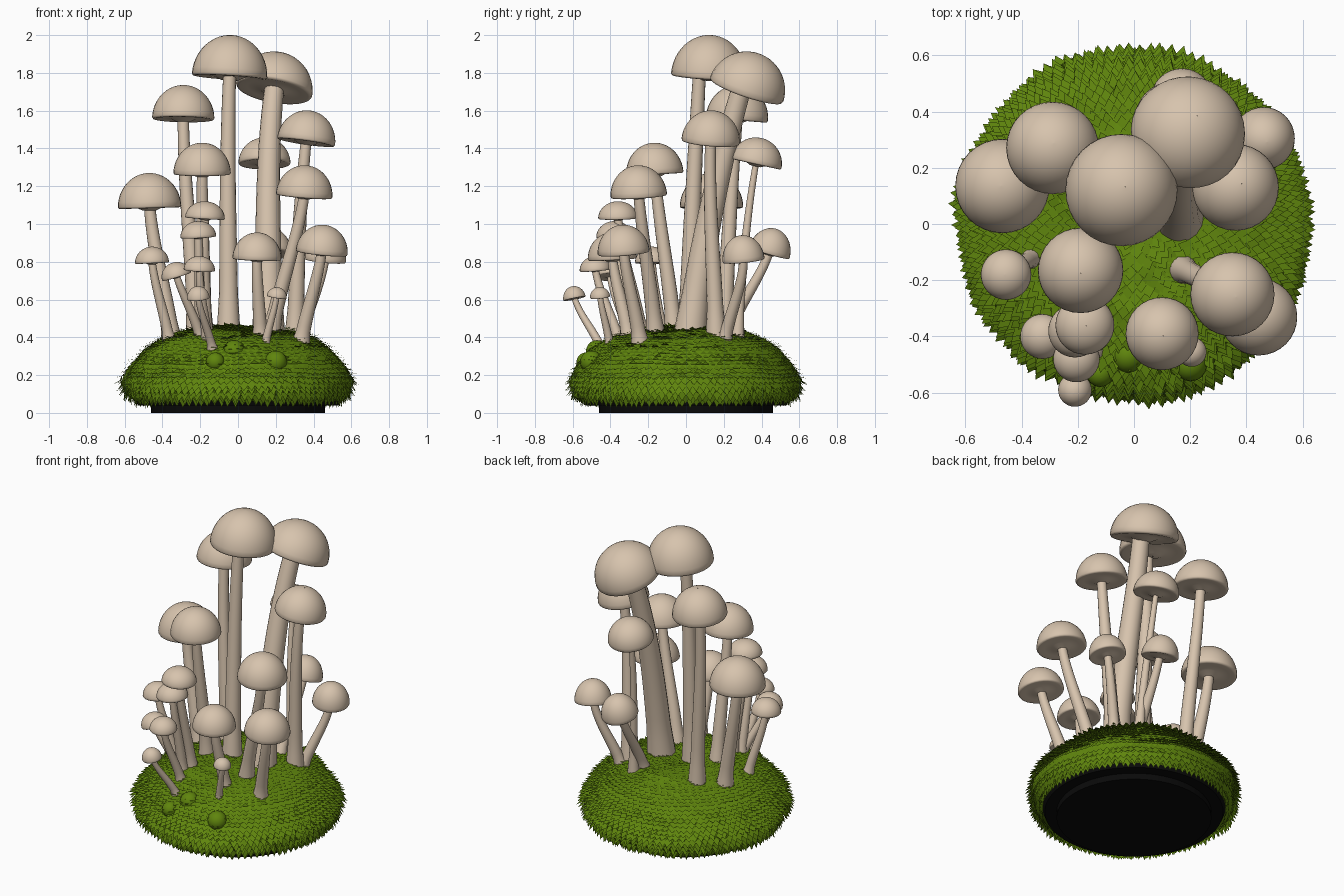
import bpy, math, random
from mathutils import Vector, noise

if "Cube" in bpy.data.objects:
    bpy.data.objects.remove(bpy.data.objects["Cube"])

random.seed(4)


def material(name, col):
    m = bpy.data.materials.new(name)
    m.diffuse_color = (*col, 1)
    m.use_nodes = True
    m.node_tree.nodes["Principled BSDF"].inputs["Base Color"].default_value = m.diffuse_color
    return m


CREAM = material("mushroom_cream", (0.68, 0.55, 0.42))
MOSS = material("moss_green", (0.115, 0.235, 0.004))
BLACK = material("base_black", (0.003, 0.003, 0.003))


def make(name, verts, faces, mat, smooth=True):
    me = bpy.data.meshes.new(name)
    me.from_pydata(verts, [], faces)
    me.materials.append(mat)
    if smooth:
        me.shade_smooth()
    me.update()
    ob = bpy.data.objects.new(name, me)
    bpy.context.collection.objects.link(ob)
    return ob


def skin(rings, n):
    """Faces joining successive rings of n vertices."""
    return [(k * n + i, k * n + (i + 1) % n, (k + 1) * n + (i + 1) % n, (k + 1) * n + i)
            for k in range(rings - 1) for i in range(n)]


# Moss mound: revolved profile with soft lumps
PROFILE = [(0.001, .445), (.15, .45), (.3, .43), (.42, .39), (.5, .335), (.57, .25),
           (.61, .17), (.59, .1), (.53, .06)]
LENGTHS = [math.dist(a, b) for a, b in zip(PROFILE, PROFILE[1:])]
TOTAL = sum(LENGTHS)


def profile_at(s):
    for (a, b, l) in zip(PROFILE, PROFILE[1:], LENGTHS):
        if s <= l:
            return (a[0] + (b[0] - a[0]) * s / l, a[1] + (b[1] - a[1]) * s / l)
        s -= l
    return PROFILE[-1]


def surf(s, t):
    r, z = profile_at(min(max(s, 0), TOTAL))
    p = Vector((r * math.cos(t), r * math.sin(t), z))
    return p * (1 + 0.035 * noise.noise(p * 5))


def mound_height(x, y):
    r = math.hypot(x, y)
    for a, b in zip(PROFILE, PROFILE[1:]):
        if r <= b[0]:
            return a[1] + (b[1] - a[1]) * (r - a[0]) / (b[0] - a[0])
    return .17


N, R = 64, 26
verts = [surf(TOTAL * k / (R - 1), 2 * math.pi * i / N) for k in range(R) for i in range(N)]
make("moss_mound", verts, [f[::-1] for f in skin(R, N)], MOSS)

# Moss leaves: overlapping diamond scales in rings, standing out at the sides
lv, lf = [], []
ROWS = 36
for k in range(1, ROWS):
    s = TOTAL * k / ROWS
    r = profile_at(s)[0]
    count = max(6, int(2 * math.pi * r / 0.036))
    for i in range(count):
        t = 2 * math.pi * (i + 0.5 * (k % 2) + random.uniform(-.15, .15)) / count
        p = surf(s, t)
        side = Vector((-math.sin(t), math.cos(t), 0))
        d = (surf(s + .01, t) - surf(s - .01, t)).normalized()
        n = d.cross(side).normalized()
        steep = min(1, max(0, (r - .35) / .2))
        w = random.uniform(.018, .025)
        lift = random.uniform(.006, .022) + .02 * steep
        b = len(lv)
        lv += [p - side * w + n * .004, p + d * .026 + n * lift,
               p + side * w + n * .004, p - d * .022 + n * .002]
        lf.append((b, b + 1, b + 2, b + 3))
make("moss_leaves", lv, lf, MOSS, False)

# Round moss tufts on the front slope
for i, (x, y, z, r) in enumerate([(-.02, -.47, .325, .06), (.2, -.5, .27, .06), (-.12, -.53, .27, .05)]):
    bpy.ops.mesh.primitive_uv_sphere_add(segments=16, ring_count=10, radius=r, location=(x, y, z))
    ob = bpy.context.object
    ob.name = f"moss_tuft_{i + 1}"
    ob.data.materials.append(MOSS)
    ob.data.shade_smooth()

# Black stepped base
steps = [(.001, 0), (.46, 0), (.46, .04), (.53, .04), (.545, .075), (.001, .09)]
bv = [(r * math.cos(2 * math.pi * i / N), r * math.sin(2 * math.pi * i / N), z)
      for r, z in steps for i in range(N)]
make("black_base", bv, skin(len(steps), N), BLACK, False)


def mushroom(name, x, y, top, r, bx, by, tx=0, ty=0, flat=1.08, rb=None, rt=None, oy=0):
    """Cap centred on x, y with its crown at height top; stem rooted at bx, by; tilt tx, ty."""
    axis = Vector((tx, ty, 1)).normalized()
    h = r * flat
    c = Vector((x, y, top - h * axis.z))
    u = Vector((1, 0, 0)) - axis * axis.x
    u.normalize()
    v = axis.cross(u)
    # cap: dome, rounded lip and shallow underside
    prof = [(.02, -.12), (.22, -.10), (.4, -.01), (.7, .0), (.9, -.03), (.97, -.02)]
    prof += [(math.cos(a), flat * math.sin(a)) for a in
             [math.pi / 2 * j / 12 + .03 for j in range(12)]] + [(.005, flat)]
    n = 32
    cv = [c + (u * math.cos(2 * math.pi * i / n) + v * math.sin(2 * math.pi * i / n)) * (q * r)
          + axis * (w * r) for q, w in prof for i in range(n)]
    make(name + "_cap", cv, skin(len(prof), n), CREAM)
    # stem: tapered tube along a bent curve
    rb = rb or .2 * r + .013
    rt = rt or .13 * r + .008
    p0 = Vector((bx, by, mound_height(bx, by) - .05))
    p3 = c + axis * (.06 * r) + Vector((0, oy, 0))
    L = (p3 - p0).length
    p1 = p0 + ((p3 - p0).normalized() + Vector((0, 0, .6))).normalized() * (.33 * L)
    p2 = p3 - ((p3 - p0).normalized() * .6 + axis).normalized() * (.33 * L)
    m, K, sv = 16, 18, []
    for k in range(K):
        t = k / (K - 1)
        e = 1 - t
        p = p0 * e ** 3 + p1 * (3 * e * e * t) + p2 * (3 * e * t * t) + p3 * t ** 3
        d = ((p1 - p0) * e * e + (p2 - p1) * (2 * e * t) + (p3 - p2) * t * t).normalized()
        a = (Vector((1, 0, 0)) - d * d.x).normalized()
        b = d.cross(a)
        rad = rb + (rt - rb) * t + .012 * max(0, 1 - t * 6)
        sv += [p + (a * math.cos(2 * math.pi * i / m) + b * math.sin(2 * math.pi * i / m)) * rad
               for i in range(m)]
    make(name + "_stem", sv, skin(K, m), CREAM)


# Tall mushrooms
mushroom("tallest_mushroom", -.045, .12, 2.0, .2, -.05, .01, .06, .06, 1.1, oy=-.05)
mushroom("thick_mushroom", .19, .32, 1.9, .205, .16, .02, .18, .34, 1.0, .078, .052, oy=-.03)
mushroom("tall_left_mushroom", -.29, .27, 1.735, .165, -.22, .2, .02, .1)
mushroom("tall_right_mushroom", .36, .13, 1.6, .155, .3, .16, .14, .08, rb=.047)
mushroom("rear_mushroom", .14, .37, 1.455, .138, .19, .27, 0, .22, 1.0, .028, .016)
mushroom("middle_left_mushroom", -.19, -.165, 1.43, .152, -.18, -.06, 0, -.06)
mushroom("middle_right_mushroom", .35, -.25, 1.31, .15, .17, -.16, .08, -.06)
mushroom("far_left_mushroom", -.468, .135, 1.27, .168, -.35, .1, -.03, 0)
# Low mushrooms on the right, front and back
mushroom("low_right_mushroom", .443, -.33, .995, .138, .33, -.24, .1, -.08)
mushroom("low_back_mushroom", .17, .44, .975, .112, .15, .21, .05, .28, 1.2)
mushroom("low_front_mushroom", .1, -.39, .955, .13, .12, -.3, .03, -.05)
mushroom("low_back_right_mushroom", .46, .305, .94, .112, .32, .2, .1, -.1, 1.2)
# Cluster of small mushrooms on the left front
mushroom("small_mushroom_1", -.175, -.36, 1.12, .105, -.17, -.23, .06, -.02, .85)
mushroom("small_mushroom_2", -.21, -.38, 1.015, .095, -.2, -.28, -.05, -.05, .88)
mushroom("small_mushroom_3", -.455, -.18, .88, .09, -.36, -.12, -.05, 0, .95)
mushroom("small_mushroom_4", -.205, -.48, .83, .083, -.16, -.35, .05, -.08, .9)
mushroom("small_mushroom_5", -.325, -.4, .795, .08, -.19, -.29, -.3, -.05, .95)
mushroom("small_mushroom_6", -.21, -.59, .67, .06, -.13, -.44, -.08, -.2, 1.1)
mushroom("small_mushroom_7", .205, -.455, .665, .053, .14, -.4, .15, -.1, 1.0)
